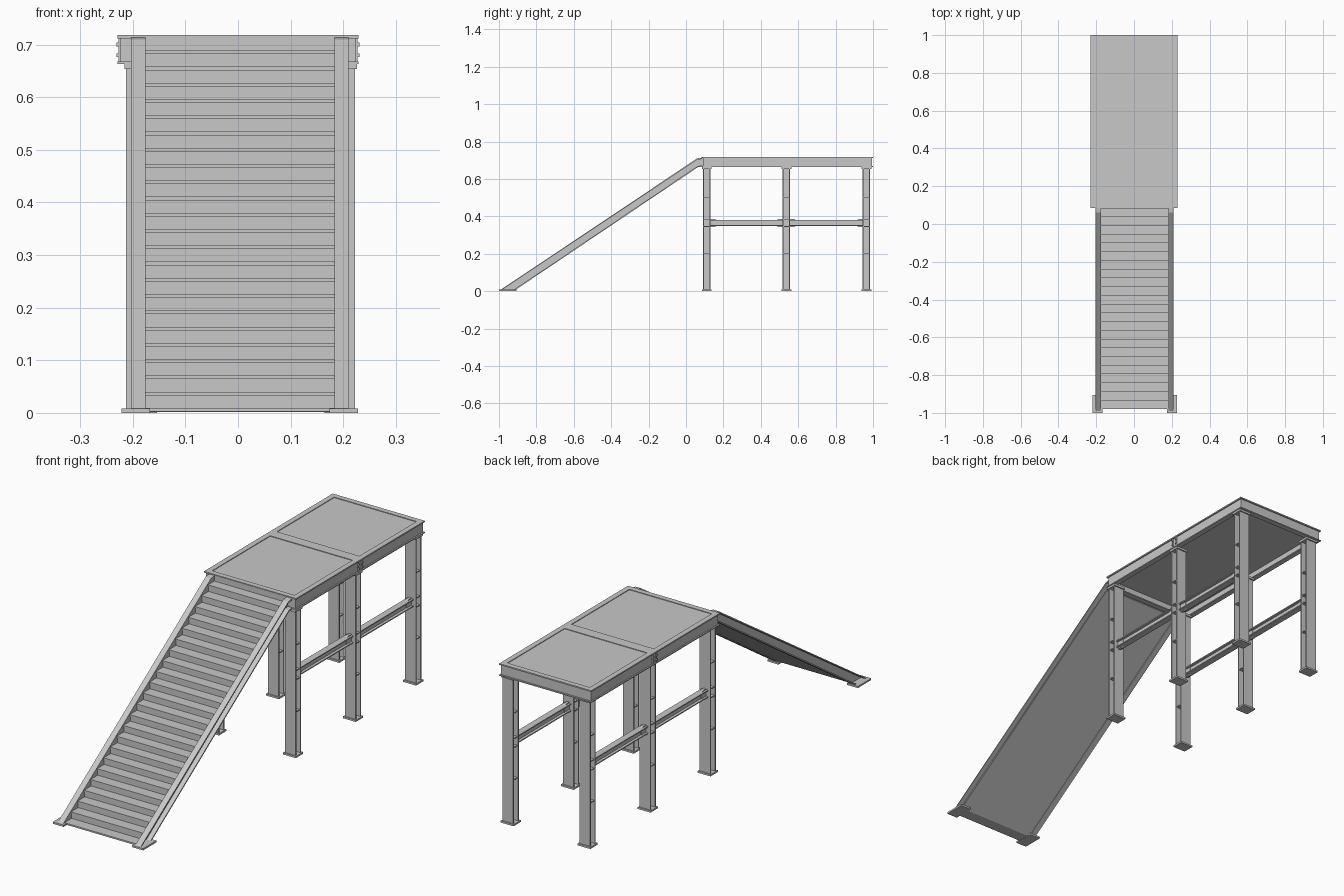
import bpy
import bmesh

if "Cube" in bpy.data.objects:
    bpy.data.objects.remove(bpy.data.objects["Cube"], do_unlink=True)

grey = bpy.data.materials.new("light_grey_steel")
grey.use_nodes = True
colour = (0.58, 0.58, 0.58, 1)
grey.diffuse_color = colour
grey.node_tree.nodes["Principled BSDF"].inputs["Base Color"].default_value = colour


def finish(name, bm):
    bmesh.ops.recalc_face_normals(bm, faces=bm.faces)
    mesh = bpy.data.meshes.new(name)
    bm.to_mesh(mesh)
    bm.free()
    mesh.materials.append(grey)
    obj = bpy.data.objects.new(name, mesh)
    bpy.context.collection.objects.link(obj)


def add_prism(bm, profile, x0, x1):
    """Extrude a (y, z) outline along x."""
    face = bm.faces.new([bm.verts.new((x0, y, z)) for y, z in profile])
    out = bmesh.ops.extrude_face_region(bm, geom=[face], use_keep_orig=True)
    moved = [v for v in out["geom"] if isinstance(v, bmesh.types.BMVert)]
    bmesh.ops.translate(bm, verts=moved, vec=(x1 - x0, 0, 0))


def add_box(bm, x, y, z):
    add_prism(bm, [(y[0], z[0]), (y[1], z[0]), (y[1], z[1]), (y[0], z[1])], *x)


def around(c, size):
    return (c - size / 2, c + size / 2)


def add_frame(bm, x, y, z, width):
    """Rectangular ring with mitred corners."""
    def loop(inset, h):
        a, b = x[0] + inset, x[1] - inset
        c, d = y[0] + inset, y[1] - inset
        return [bm.verts.new(p) for p in ((a, c, h), (b, c, h), (b, d, h), (a, d, h))]
    rings = [loop(0, z[0]), loop(0, z[1]), loop(width, z[1]), loop(width, z[0])]
    for r in range(4):
        p, q = rings[r], rings[(r + 1) % 4]
        for i in range(4):
            j = (i + 1) % 4
            bm.faces.new((p[i], p[j], q[j], q[i]))


# Platform: edge beams and deck
DECK_X, FRONT, MID, BACK = (-0.229, 0.229), 0.085, 0.545, 1.0
LOW, TOP = 0.663, 0.718

bm = bmesh.new()
add_frame(bm, DECK_X, (FRONT, MID), (TOP - 0.006, TOP), 0.024)
add_frame(bm, DECK_X, (MID, BACK), (TOP - 0.006, TOP), 0.024)
add_frame(bm, DECK_X, (FRONT, BACK), (LOW, LOW + 0.005), 0.024)
add_frame(bm, (-0.223, 0.223), (FRONT + 0.006, BACK - 0.006), (LOW, TOP - 0.002), 0.006)
finish("platform_edge_beams", bm)

bm = bmesh.new()
add_box(bm, (-0.22, 0.22), (FRONT + 0.01, BACK - 0.01), (0.7, TOP - 0.003))
finish("platform_deck", bm)

# Splice plates and bolts where the two platform bays meet
bm = bmesh.new()
for side in (-1, 1):
    for y in (MID - 0.012, MID + 0.012):
        add_box(bm, around(side * 0.224, 0.006), around(y, 0.006), (LOW, TOP - 0.004))
        for z in (0.68, 0.7):
            add_box(bm, around(side * 0.227, 0.007), around(y, 0.007), around(z, 0.007))
finish("platform_splice_bolts", bm)

# Columns: H sections with base plates, cap plates and stiffeners
COLUMN_Y = (0.111, 0.537, 0.965)
COLUMN_X = (-0.186, 0.196)
for row, y in zip(("front", "middle", "back"), COLUMN_Y):
    for side, x in zip(("right", "left"), COLUMN_X):
        bm = bmesh.new()
        for dy in (-0.017, 0.017):
            add_box(bm, around(x, 0.053), around(y + dy, 0.006), (0.005, 0.66))
        add_box(bm, around(x, 0.006), around(y, 0.034), (0.005, 0.66))
        for z in (0.2, 0.345, 0.385, 0.5):
            add_box(bm, around(x, 0.046), around(y, 0.034), around(z, 0.004))
        add_box(bm, around(x, 0.064), around(y, 0.052), (0, 0.008))
        add_box(bm, around(x, 0.06), around(y, 0.052), (0.654, 0.664))
        finish(f"{row}_{side}_column", bm)

# Braces between columns, with deeper ends
for bay in range(2):
    y0, y1 = COLUMN_Y[bay] + 0.02, COLUMN_Y[bay + 1] - 0.02
    for side, x in zip(("right", "left"), COLUMN_X):
        bm = bmesh.new()
        add_box(bm, around(x, 0.006), (y0, y1), (0.35, 0.38))
        for z in (0.35, 0.379):
            add_box(bm, around(x, 0.03), (y0, y1), around(z, 0.005))
        for end, inward in ((y0, 1), (y1, -1)):
            profile = [(end, 0.342), (end + inward * 0.02, 0.342),
                       (end + inward * 0.035, 0.35), (end + inward * 0.035, 0.379),
                       (end + inward * 0.02, 0.386), (end, 0.386)]
            add_prism(bm, profile, *around(x, 0.012))
        finish(f"{side}_brace_{bay + 1}", bm)

# Stair stringers: sloping channels open to the outside
upper = [(-0.99, 0.008), (0.06, 0.71), (0.085, 0.713)]
lower = [(-0.91, 0.008), (0.062, 0.662), (0.085, 0.665)]
STAIR_X = (-0.176, 0.183)


def shifted(path, dz):
    return [(y, z + dz) for y, z in path]


for side, x, out in (("right", STAIR_X[0], -1), ("left", STAIR_X[1], 1)):
    bm = bmesh.new()
    add_prism(bm, upper + lower[::-1], x, x + out * 0.006)
    under = [(-0.982, 0.008)] + shifted(upper[1:], -0.007)
    add_prism(bm, upper + under[::-1], x, x + out * 0.027)
    over = [(-0.92, 0.008)] + shifted(lower[1:], 0.007)
    add_prism(bm, lower + over[::-1], x, x + out * 0.027)
    add_box(bm, around(x + out * 0.018, 0.054), (-1.0, -0.905), (0, 0.008))
    finish(f"{side}_stair_stringer", bm)

# Stair flight: risers with small nosings over a flat sloping soffit
STEPS, RISE, RUN = 23, 0.0309, 0.0463
profile = []
for i in range(STEPS):
    z = 0.0092 + i * RISE
    y = 0.038 - (STEPS - 1 - i) * RUN
    base = max(z - RISE, 0.002)
    profile += [(y + 0.004, base), (y + 0.004, z - 0.007), (y, z - 0.007), (y, z)]
profile += [(0.085, 0.689), (0.085, 0.67), (0.065, 0.67), (-0.925, 0.002)]
bm = bmesh.new()
add_prism(bm, profile, *STAIR_X)
finish("stair_flight", bm)

# Landing sill joining the stair to the platform, and soffit joint strips
bm = bmesh.new()
add_box(bm, STAIR_X, (0.083, 0.092), (0.668, 0.716))
finish("landing_sill", bm)
